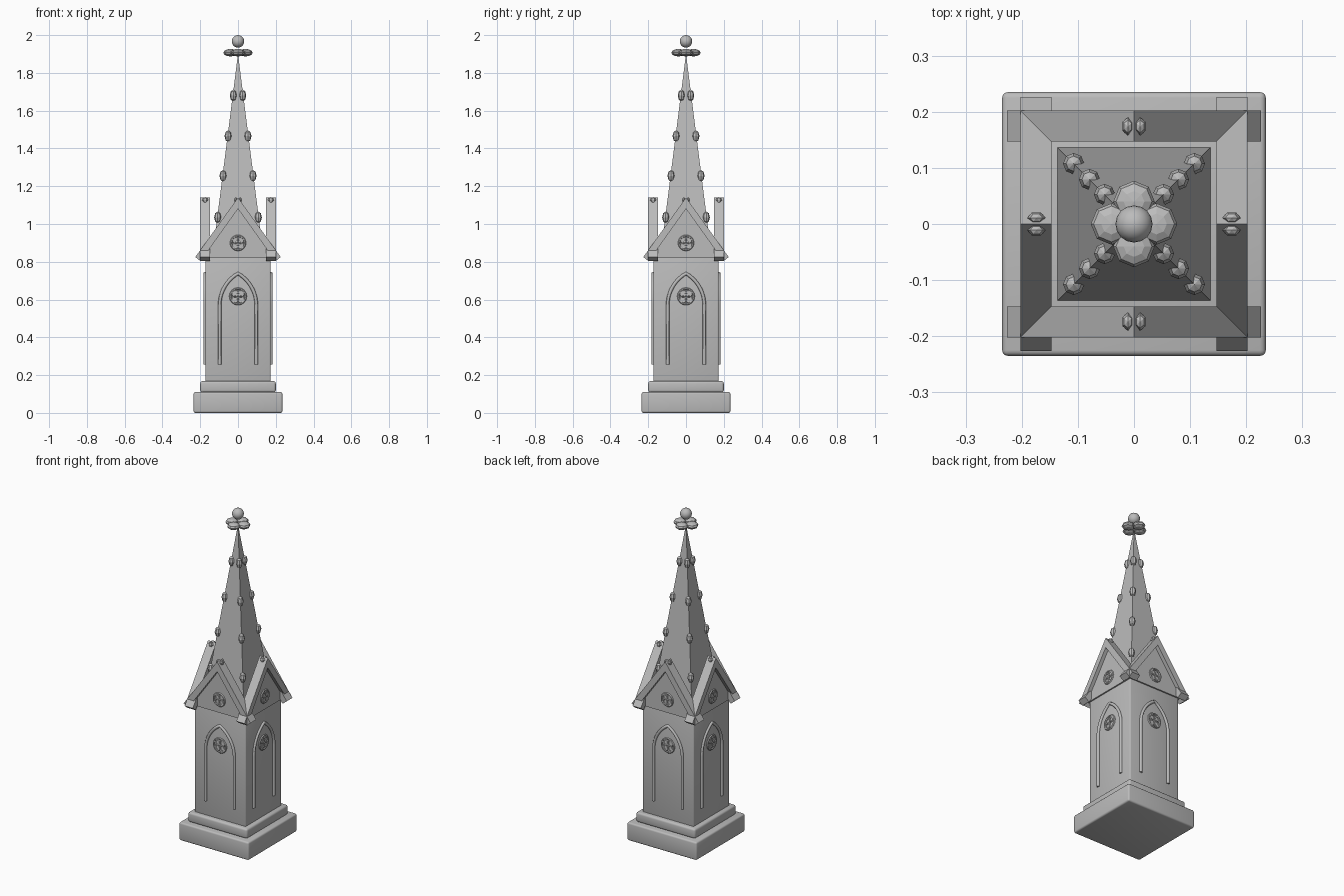
import bpy, bmesh, math
from mathutils import Matrix, Vector

if "Cube" in bpy.data.objects:
    bpy.data.objects.remove(bpy.data.objects["Cube"])

stone = bpy.data.materials.new("grey stone")
stone.diffuse_color = (0.5, 0.5, 0.5, 1)
stone.use_nodes = True
stone.node_tree.nodes["Principled BSDF"].inputs["Base Color"].default_value = stone.diffuse_color


def finish(name, bm, smooth=False):
    bmesh.ops.recalc_face_normals(bm, faces=bm.faces)
    me = bpy.data.meshes.new(name)
    bm.to_mesh(me)
    bm.free()
    me.materials.append(stone)
    ob = bpy.data.objects.new(name, me)
    bpy.context.collection.objects.link(ob)
    if smooth:
        bpy.ops.object.select_all(action='DESELECT')
        ob.select_set(True)
        bpy.context.view_layer.objects.active = ob
        bpy.ops.object.shade_smooth_by_angle(angle=math.radians(40))
    return ob


def four_sides(ob):
    # Repeat a front part on the other three sides
    for k, side in enumerate(("right", "back", "left"), 1):
        c = ob.copy()
        c.name = ob.name + "_" + side
        c.rotation_euler.z = k * math.pi / 2
        bpy.context.collection.objects.link(c)


def block(name, half, z0, z1, bevel):
    bm = bmesh.new()
    bmesh.ops.create_cube(bm, size=1, matrix=Matrix.Translation((0, 0, (z0 + z1) / 2))
                          @ Matrix.Diagonal((2 * half, 2 * half, z1 - z0, 1)))
    bmesh.ops.bevel(bm, geom=bm.edges[:], offset=bevel, segments=3, profile=0.5,
                    affect='EDGES')
    return finish(name, bm, True)


def prism(name, pts, y0, y1):
    # Extrude an x-z outline along y
    bm = bmesh.new()
    f = bm.faces.new([bm.verts.new((x, y0, z)) for x, z in pts])
    r = bmesh.ops.extrude_face_region(bm, geom=[f])
    bmesh.ops.translate(bm, vec=(0, y1 - y0, 0),
                        verts=[v for v in r["geom"] if isinstance(v, bmesh.types.BMVert)])
    return finish(name, bm)


def ball(bm, loc, size, u=8, v=6):
    bmesh.ops.create_uvsphere(bm, u_segments=u, v_segments=v, radius=1,
                              matrix=Matrix.Translation(loc) @ Matrix.Diagonal((*size, 1)))


def ring(bm, centre, major, minor, n=16, m=6):
    # Torus lying in the x-z plane
    rows = []
    for i in range(n):
        a = 2 * math.pi * i / n
        row = []
        for j in range(m):
            b = 2 * math.pi * j / m
            r = major + minor * math.cos(b)
            row.append(bm.verts.new(Vector(centre) + Vector(
                (r * math.cos(a), minor * math.sin(b), r * math.sin(a)))))
        rows.append(row)
    for i in range(n):
        for j in range(m):
            p, q, k = rows[i], rows[(i + 1) % n], (j + 1) % m
            bm.faces.new((p[j], q[j], q[k], p[k]))


# Stepped base and shaft
block("base", 0.235, 0, 0.11, 0.01)
block("plinth", 0.2, 0.108, 0.168, 0.012)
block("shaft", 0.172, 0.16, 0.825, 0.006)

# Pointed arch moulding on each side
W, SPRING = 0.097, 0.57
arc = [(W - 2 * W * (1 - math.cos(math.radians(t))), SPRING + 2 * W * math.sin(math.radians(t)))
       for t in range(0, 61, 6)]
path = [(W, 0.255)] + arc
path += [(-x, z) for x, z in reversed(path[:-1])]
cu = bpy.data.curves.new("window_arch", 'CURVE')
cu.dimensions = '3D'
cu.bevel_depth = 0.009
cu.bevel_resolution = 1
cu.use_fill_caps = True
sp = cu.splines.new('POLY')
sp.points.add(len(path) - 1)
for p, (x, z) in zip(sp.points, path):
    p.co = (x, -0.174, z, 1)
cu.materials.append(stone)
arch = bpy.data.objects.new("window_arch", cu)
bpy.context.collection.objects.link(arch)
four_sides(arch)

# Quatrefoil rosettes in the window heads and gables
for name, y, z, r in (("window_rosette", -0.173, 0.617, 0.041),
                      ("gable_rosette", -0.181, 0.90, 0.037)):
    bm = bmesh.new()
    ring(bm, (0, y, z), r, 0.006)
    for k in range(4):
        a = math.pi / 4 + k * math.pi / 2
        ring(bm, (0.52 * r * math.cos(a), y, z + 0.52 * r * math.sin(a)),
             0.4 * r, 0.005, 10, 5)
    four_sides(finish(name, bm, True))

# Gable walls and sloping rake beams
four_sides(prism("gable_wall", [(-0.18, 0.82), (0.18, 0.82), (0.18, 0.858), (0, 1.11),
                                (-0.18, 0.858)], -0.18, -0.147))
four_sides(prism("gable_beam", [(0, 1.14), (0.226, 0.825), (0.198, 0.803), (0, 1.08),
                                (-0.198, 0.803), (-0.226, 0.825)], -0.202, -0.147))

# Paired buds on each gable peak
bm = bmesh.new()
for s in (-1, 1):
    ball(bm, (s * 0.011, -0.174, 1.126), (0.011, 0.016, 0.016), 6, 4)
four_sides(finish("gable_bud", bm))

# Spire
BASE, Z0, Z1 = 0.137, 0.82, 1.89
bm = bmesh.new()
bmesh.ops.create_cone(bm, cap_ends=True, segments=4, radius1=BASE * math.sqrt(2), radius2=0.002,
                      depth=Z1 - Z0, matrix=Matrix.Translation((0, 0, (Z0 + Z1) / 2))
                      @ Matrix.Rotation(math.pi / 4, 4, 'Z'))
finish("spire", bm)

# Crockets climbing the four ridges
bm = bmesh.new()
for z in (1.035, 1.255, 1.465, 1.68):
    d = BASE * (Z1 - z) / (Z1 - Z0) - 0.002
    for sx in (-1, 1):
        for sy in (-1, 1):
            ball(bm, (sx * d, sy * d, z), (0.019, 0.019, 0.031), 8, 4)
finish("crockets", bm)

# Finial: four flattened petals and a ball
bm = bmesh.new()
for k in range(4):
    a = k * math.pi / 2
    ball(bm, (0.04 * math.cos(a), 0.04 * math.sin(a), 1.907), (0.037, 0.037, 0.02))
finish("finial_petals", bm)
bm = bmesh.new()
ball(bm, (0, 0, 1.967), (0.033, 0.033, 0.033), 16, 12)
finish("finial_ball", bm, True)
